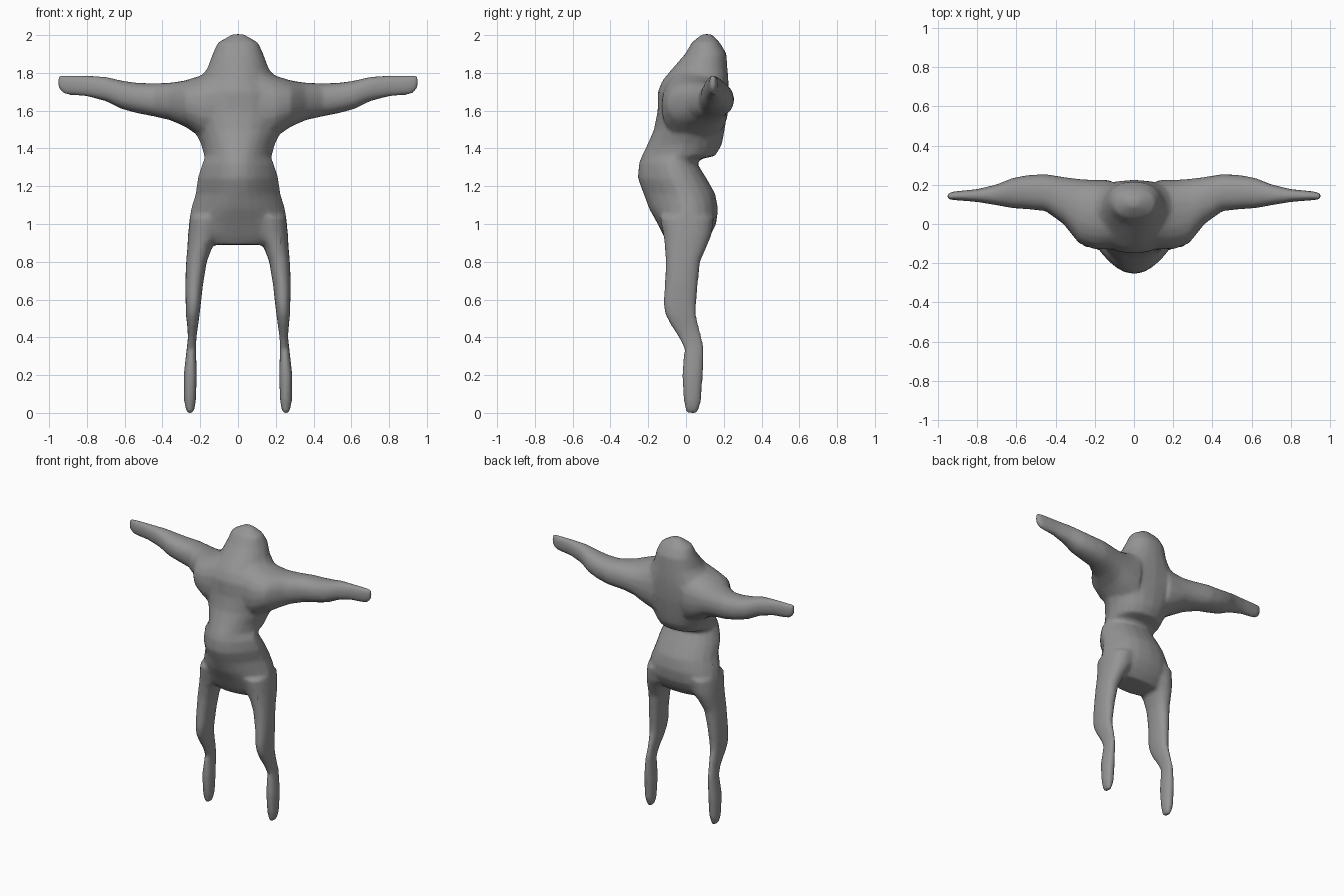
import bpy, bmesh, math
from mathutils import Vector

SIDES = 20


def section(a0, a1, b0, b1, taper=0.0):
    """Rounded outline inside a box; taper narrows the low-b (front) side."""
    ca, cb, ra, rb = (a0 + a1) / 2, (b0 + b1) / 2, (a1 - a0) / 2, (b1 - b0) / 2
    pts = []
    for i in range(SIDES):
        t = 2 * math.pi * i / SIDES
        c, s = math.cos(t), math.sin(t)
        u = math.copysign(abs(c) ** 0.88, c)
        v = math.copysign(abs(s) ** 0.88, s)
        pts.append((ca + ra * u * (1 - taper * max(0, -v)), cb + rb * v))
    return pts


def loft(bm, rings):
    loops = [[bm.verts.new(p) for p in ring] for ring in rings]
    for r0, r1 in zip(loops, loops[1:]):
        for i in range(SIDES):
            j = (i + 1) % SIDES
            bm.faces.new((r0[i], r0[j], r1[j], r1[i]))
    bm.faces.new(loops[0][::-1])
    bm.faces.new(loops[-1])


bm = bmesh.new()

# Torso and head: height, half width, front y, back y, front taper
torso = [
    (0.89, 0.19, -0.09, 0.09, 0.1), (0.94, 0.25, -0.12, 0.13, 0.1),
    (1.00, 0.262, -0.15, 0.16, 0.2), (1.08, 0.25, -0.195, 0.17, 0.3),
    (1.16, 0.225, -0.225, 0.155, 0.4), (1.24, 0.215, -0.255, 0.11, 0.4),
    (1.32, 0.19, -0.25, 0.06, 0.4), (1.345, 0.178, -0.24, 0.08, 0.35),
    (1.36, 0.18, -0.235, 0.155, 0.3), (1.42, 0.195, -0.205, 0.19, 0.25),
    (1.50, 0.235, -0.17, 0.205, 0.25), (1.60, 0.275, -0.15, 0.22, 0.2),
    (1.70, 0.26, -0.15, 0.225, 0.25), (1.76, 0.215, -0.125, 0.225, 0.3),
    (1.82, 0.165, -0.075, 0.22, 0.2), (1.90, 0.135, -0.005, 0.215, 0.1),
    (1.96, 0.108, 0.03, 0.18, 0.0), (2.005, 0.03, 0.085, 0.135, 0.0),
]
loft(bm, [[(x, y, z) for x, y in section(-w, w, f, b, t)]
          for z, w, f, b, t in torso])

# Leg: height, inner x, outer x, front y, back y
leg = [
    (0.00, 0.235, 0.272, 0.0, 0.062), (0.06, 0.222, 0.286, -0.012, 0.08),
    (0.20, 0.218, 0.288, -0.022, 0.09), (0.34, 0.222, 0.272, -0.01, 0.095),
    (0.40, 0.22, 0.265, -0.04, 0.085), (0.47, 0.21, 0.27, -0.085, 0.065),
    (0.52, 0.203, 0.276, -0.11, 0.053), (0.58, 0.196, 0.277, -0.122, 0.055),
    (0.68, 0.185, 0.28, -0.112, 0.063), (0.80, 0.165, 0.275, -0.108, 0.075),
    (0.88, 0.135, 0.268, -0.112, 0.11), (0.94, 0.09, 0.265, -0.12, 0.135),
    (1.04, 0.05, 0.255, -0.14, 0.15),
]

# Arm: x, front y, back y, bottom z, top z
arm = [
    (0.12, -0.13, 0.225, 1.43, 1.82), (0.20, -0.13, 0.225, 1.46, 1.785),
    (0.28, -0.10, 0.23, 1.515, 1.76), (0.36, 0.0, 0.24, 1.55, 1.748),
    (0.45, 0.065, 0.255, 1.57, 1.745), (0.54, 0.075, 0.25, 1.588, 1.748),
    (0.62, 0.08, 0.235, 1.61, 1.76), (0.70, 0.095, 0.202, 1.65, 1.78),
    (0.80, 0.112, 0.178, 1.675, 1.786), (0.92, 0.122, 0.166, 1.685, 1.79),
    (0.953, 0.124, 0.156, 1.72, 1.788),
]
for side in (-1, 1):
    loft(bm, [[(side * x, y, z) for x, y in section(*r)] for z, *r in leg])
    loft(bm, [[(side * x, y, z) for y, z in section(*r)] for x, *r in arm])
bmesh.ops.recalc_face_normals(bm, faces=bm.faces[:])

mesh = bpy.data.meshes.new("body")
bm.to_mesh(mesh)
bm.free()
body = bpy.data.objects.new("body", mesh)
bpy.context.collection.objects.link(body)

skin = bpy.data.materials.new("mid grey")
skin.diffuse_color = (0.3, 0.3, 0.3, 1)
mesh.materials.append(skin)

# Fuse the limbs into one skin, soften the joins, thin the mesh
fuse = body.modifiers.new("fuse", 'REMESH')
fuse.mode = 'VOXEL'
fuse.voxel_size = 0.011
fuse.use_smooth_shade = True
soften = body.modifiers.new("soften", 'SMOOTH')
soften.factor = 0.5
soften.iterations = 10
thin = body.modifiers.new("thin", 'DECIMATE')
thin.ratio = 0.2
